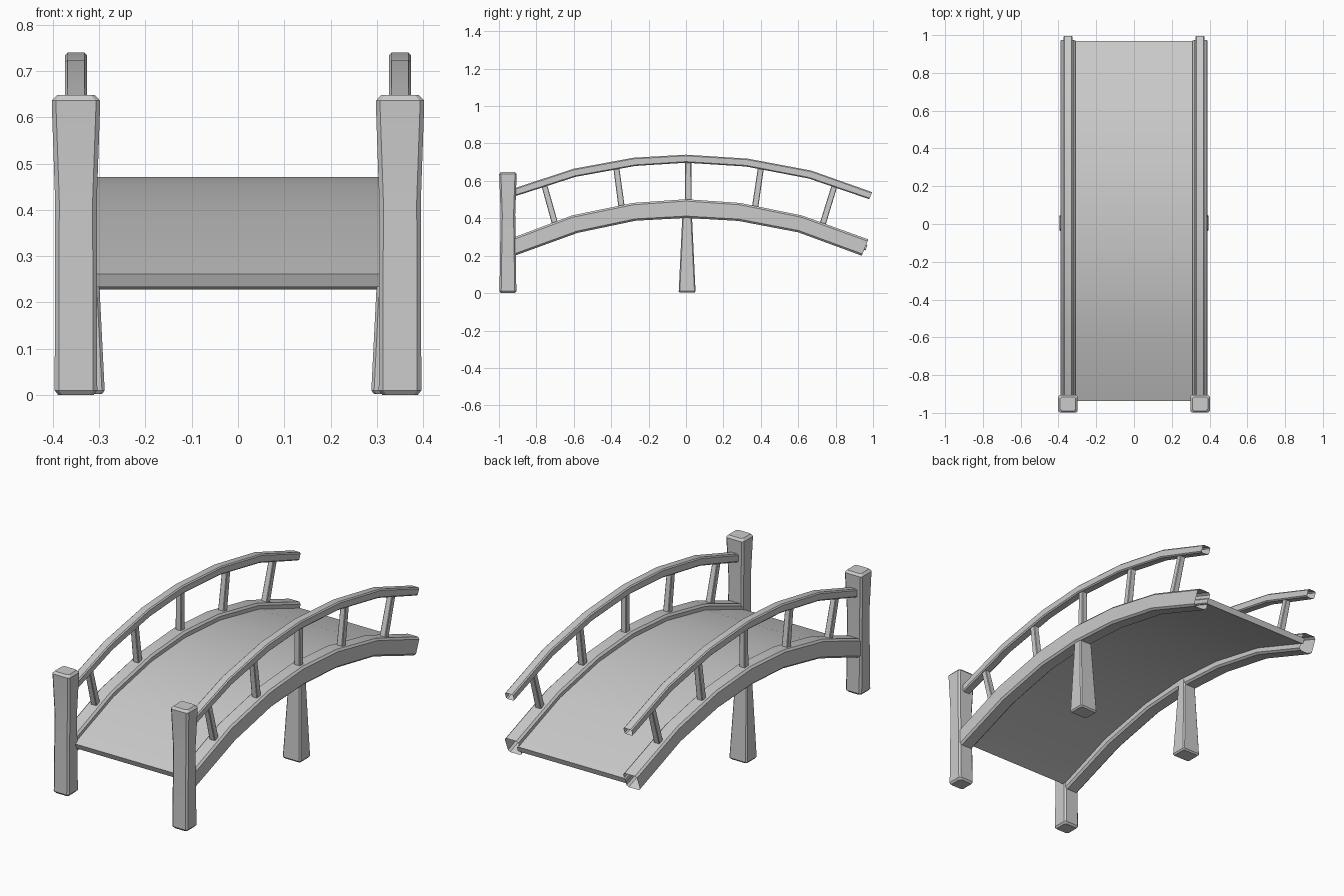
import bpy, bmesh
from mathutils import Vector

if "Cube" in bpy.data.objects:
    bpy.data.objects.remove(bpy.data.objects["Cube"])


def ring(c, u, v, hu, hv, b):
    """Chamfered rectangle around c, half sizes hu/hv along axes u/v."""
    pts = [(hu, hv - b), (hu - b, hv), (b - hu, hv), (-hu, hv - b),
           (-hu, b - hv), (b - hu, -hv), (hu - b, -hv), (hu, b - hv)]
    return [Vector(c) + u * p + v * q for p, q in pts]


def loft(name, rings, cap_start=True, cap_end=True):
    bm = bmesh.new()
    loops = [[bm.verts.new(p) for p in r] for r in rings]
    n = len(loops[0])
    for a, b in zip(loops, loops[1:]):
        for i in range(n):
            j = (i + 1) % n
            bm.faces.new((a[i], a[j], b[j], b[i]))
    if cap_start:
        bm.faces.new(loops[0])
    if cap_end:
        bm.faces.new(loops[-1])
    bmesh.ops.recalc_face_normals(bm, faces=bm.faces)
    me = bpy.data.meshes.new(name)
    bm.to_mesh(me)
    bm.free()
    ob = bpy.data.objects.new(name, me)
    bpy.context.collection.objects.link(ob)
    bpy.ops.object.select_all(action='DESELECT')
    ob.select_set(True)
    bpy.context.view_layer.objects.active = ob
    bpy.ops.object.shade_smooth_by_angle(angle=0.52)
    return ob


X, Y, Z = Vector((1, 0, 0)), Vector((0, 1, 0)), Vector((0, 0, 1))


def arch(name, x, hx, bottom, top, bevel, **caps):
    """Beam through matching bottom and top (y, z) points."""
    rings = []
    for (y0, z0), (y1, z1) in zip(bottom, top):
        lo, hi = Vector((x, y0, z0)), Vector((x, y1, z1))
        d = hi - lo
        rings.append(ring((lo + hi) / 2, X, d.normalized(), hx, d.length / 2, bevel))
    return loft(name, rings, **caps)


def column(name, sections, bevel):
    """Upright through sections (x, y, z, half x, half y)."""
    return loft(name, [ring((x, y, z), X, Y, hx, hy, bevel) for x, y, z, hx, hy in sections])


beam_low = [(-.93, .195), (-.58, .322), (-.27, .387), (0, .402), (.28, .386), (.60, .325), (.94, .20)]
beam_top = [(-.96, .283), (-.61, .415), (-.285, .482), (0, .502), (.29, .482), (.62, .415), (.975, .287)]
rail_low = [(-.945, .508), (-.59, .622), (-.27, .68), (0, .697), (.32, .677), (.655, .613), (.98, .502)]
rail_top = [(-.96, .547), (-.60, .665), (-.28, .724), (0, .74), (.33, .719), (.67, .655), (.995, .54)]

# Deck
deck_low = [(-.925, .233), (-.6, .355), (-.28, .421), (0, .441), (.285, .422), (.61, .356), (.96, .228)]
deck_top = [(-.937, .262), (-.61, .385), (-.285, .452), (0, .471), (.29, .452), (.62, .385), (.97, .257)]
arch("deck", 0, .32, deck_low, deck_top, .005)

# Balusters as (top y, top z, bottom y, bottom z)
balusters = [(-.76, .585, -.697, .36), (-.374, .68, -.343, .45), (.012, .715, .012, .48),
             (.402, .68, .368, .45), (.797, .585, .728, .36)]

for side, s in (("left", -1), ("right", 1)):
    # Side beams and handrails, open at the back end
    arch(f"{side}_beam", s * .35, .04, beam_low, beam_top, .01, cap_end=False)
    arch(f"{side}_handrail", s * .35, .024, rail_low, rail_top, .006, cap_end=False)

    # Front posts, flared at the top
    x, y = s * .35, -.952
    column(f"{side}_front_post", [
        (x, y, 0, .038, .037), (x, y, .01, .046, .045), (x, y, .42, .045, .039),
        (x, y, .62, .052, .046), (x, y, .636, .052, .047), (x, y, .648, .041, .037)], .009)

    # Middle legs
    column(f"{side}_middle_leg", [
        (s * .341, .006, .002, .047, .039), (s * .341, .006, .01, .053, .045),
        (s * .345, .006, .43, .036, .025)], .006)

    # Balusters
    for i, (yt, zt, yb, zb) in enumerate(balusters):
        column(f"{side}_baluster_{i + 1}",
               [(s * .35, yb, zb, .017, .017), (s * .35, yt, zt, .015, .016)], .003)
